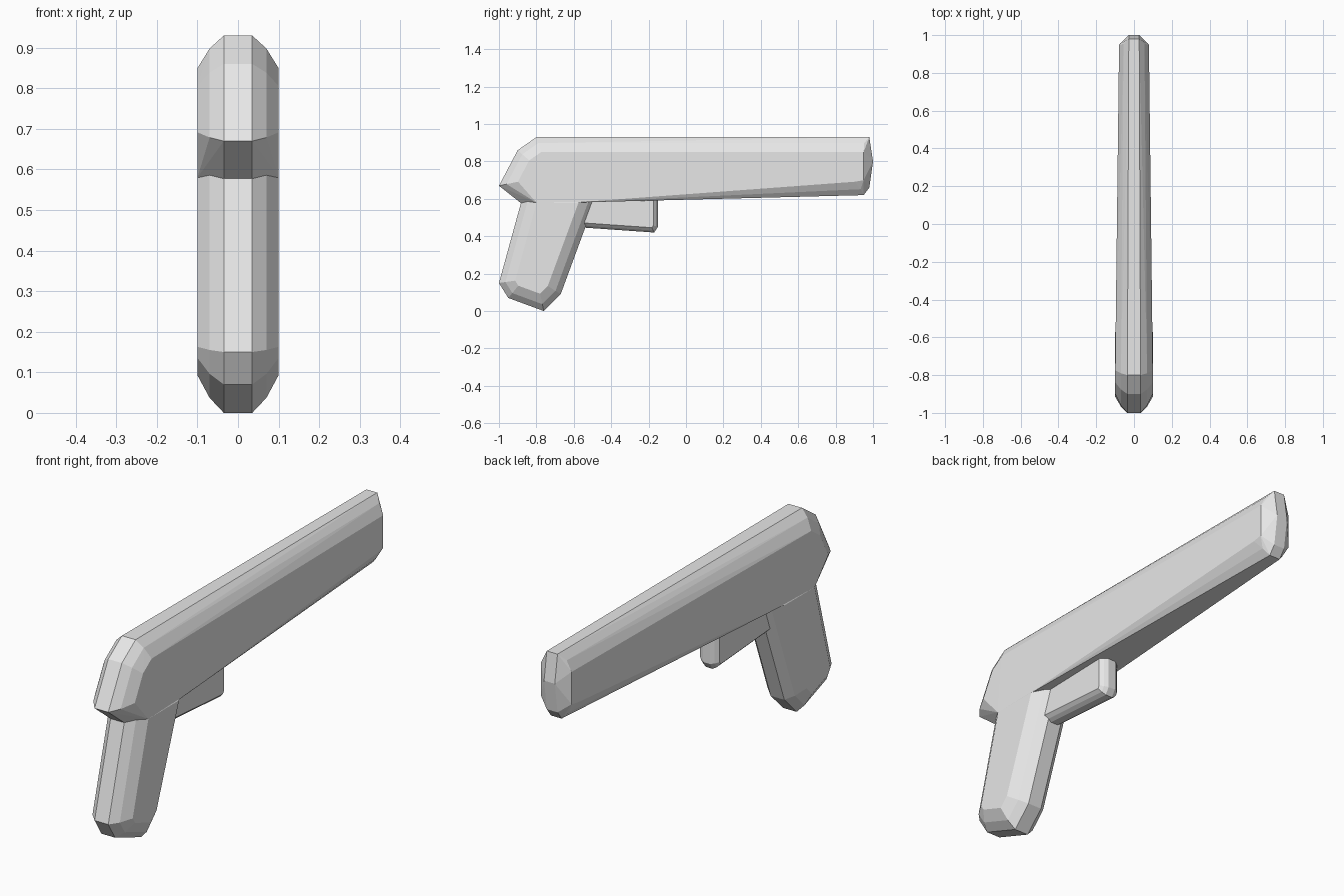
import bpy
import bmesh
from mathutils import Vector

default_cube = bpy.data.objects.get("Cube")
if default_cube:
    bpy.data.objects.remove(default_cube, do_unlink=True)

# One plain grey for every part
grey = bpy.data.materials.new("light_grey")
grey.use_nodes = True
grey.diffuse_color = (0.8, 0.8, 0.8, 1)
shader = grey.node_tree.nodes["Principled BSDF"]
shader.inputs["Base Color"].default_value = grey.diffuse_color


def inset_profile(profile, distance):
    """Move every side of a counter-clockwise outline inwards."""
    corners = [Vector(corner) for corner in profile]
    normals = []
    for corner, following in zip(corners, corners[1:] + corners[:1]):
        along = (following - corner).normalized()
        normals.append(Vector((-along.y, along.x)))
    moved = []
    for index, corner in enumerate(corners):
        before, after = normals[index - 1], normals[index]
        mitre = (before + after) / (1 + before.dot(after))
        moved.append(corner + mitre * distance)
    return moved


def faceted_part(name, profile, half_width, rounding, taper=0, flank=()):
    """Hull of a side outline whose rim steps inwards towards each flank.

    The taper narrows the part towards the muzzle, and the flank corners
    are kept at full width.
    """
    layers = [
        (0.35 * half_width, profile),
        (0.7 * half_width, inset_profile(profile, 0.4 * rounding)),
        (half_width, inset_profile(profile, rounding)),
        (half_width, flank),
    ]
    bm = bmesh.new()
    for width, outline in layers:
        for y, z in outline:
            x = width * (1 - taper * max(0, y + 0.8))
            for side in (-1, 1):
                bm.verts.new((side * x, y, z))
    bmesh.ops.convex_hull(bm, input=bm.verts)
    loose = [vert for vert in bm.verts if not vert.link_faces]
    bmesh.ops.delete(bm, geom=loose, context="VERTS")
    bmesh.ops.recalc_face_normals(bm, faces=bm.faces)

    mesh = bpy.data.meshes.new(name)
    bm.to_mesh(mesh)
    bm.free()
    mesh.materials.append(grey)
    part = bpy.data.objects.new(name, mesh)
    bpy.context.collection.objects.link(part)


# Long body: pointed tail, rounded top, slim blunt muzzle
faceted_part(
    "barrel_body",
    profile=[(-0.88, 0.575), (0.95, 0.62), (0.98, 0.66), (1, 0.8),
             (0.98, 0.93), (-0.8, 0.93), (-0.9, 0.86), (-1, 0.67)],
    half_width=0.1,
    rounding=0.08,
    taper=0.12,
    flank=[(-0.8, 0.58), (-0.6, 0.58), (0.95, 0.7), (0.95, 0.85)],
)

# Slanted grip with a rounded butt, its top buried in the body
faceted_part(
    "grip",
    profile=[(-0.86, 0.66), (-1, 0.15), (-0.95, 0.07),
             (-0.76, 0), (-0.67, 0.09), (-0.46, 0.66)],
    half_width=0.1,
    rounding=0.08,
)

# Trigger block between the grip and the body
faceted_part(
    "trigger",
    profile=[(-0.6, 0.64), (-0.6, 0.45), (-0.17, 0.42),
             (-0.15, 0.45), (-0.15, 0.64)],
    half_width=0.05,
    rounding=0.025,
)
